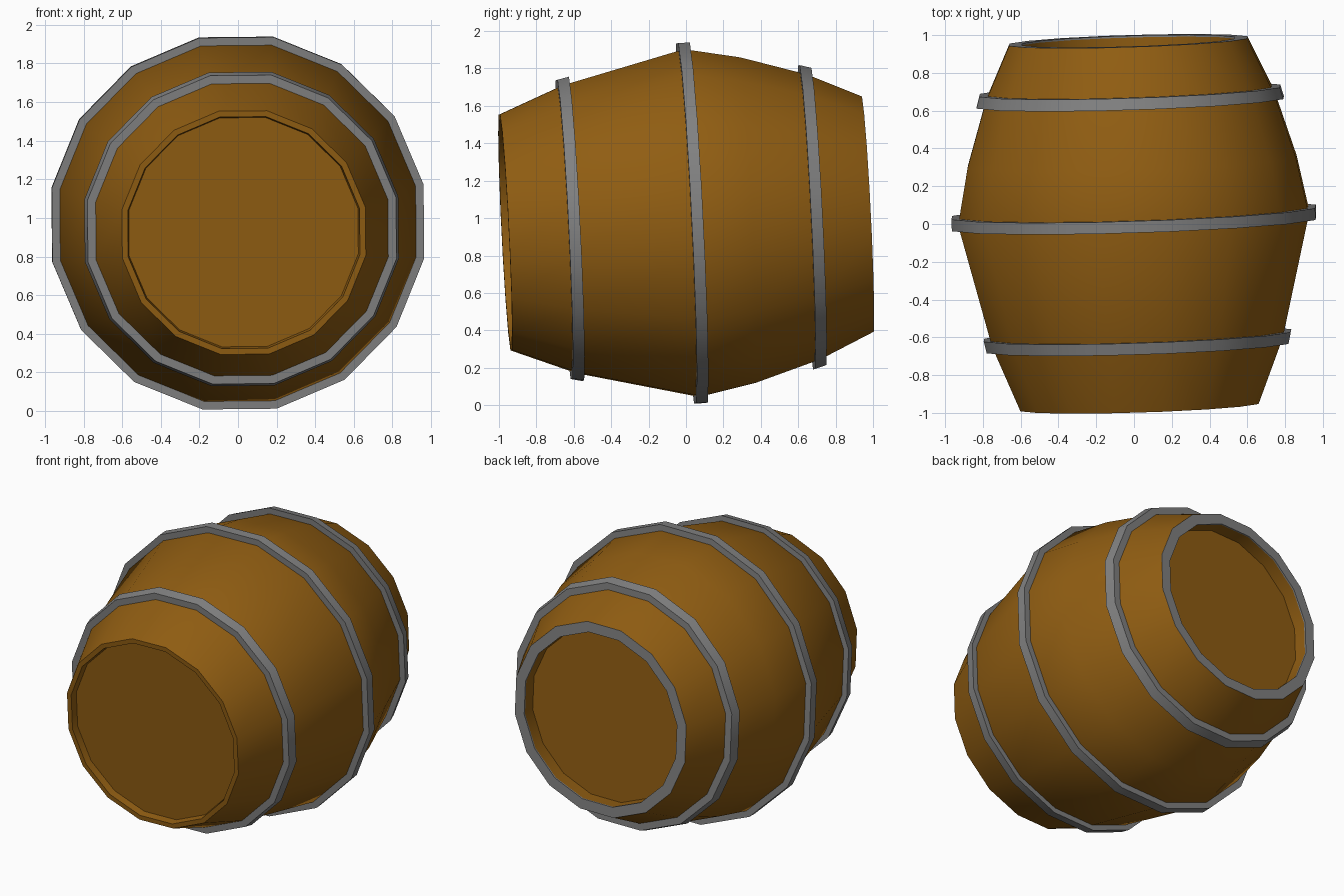
import bpy, bmesh, math
from mathutils import Matrix

if "Cube" in bpy.data.objects:
    bpy.data.objects.remove(bpy.data.objects["Cube"])

SIDES = 16

# Barrel lies along y, tipped up and turned a little
pose = (Matrix.Translation((0, 0, 0.972))
        @ Matrix.Rotation(math.radians(1.8), 4, 'Z')
        @ Matrix.Rotation(math.radians(2.85), 4, 'X')
        @ Matrix.Rotation(math.radians(-0.6), 4, 'Y'))

wood = bpy.data.materials.new("wood")
wood.diffuse_color = (0.28, 0.11, 0.006, 1)
wood.use_nodes = True
wood.node_tree.nodes["Principled BSDF"].inputs["Base Color"].default_value = wood.diffuse_color
iron = bpy.data.materials.new("iron")
iron.diffuse_color = (0.22, 0.22, 0.22, 1)
iron.use_nodes = True
iron.node_tree.nodes["Principled BSDF"].inputs["Base Color"].default_value = iron.diffuse_color


def lathe(name, profile, mat, closed=False, caps=False):
    """Spin (position along axis, radius) points into a 16-sided solid."""
    bm = bmesh.new()
    rings = []
    for s, r in profile:
        rings.append([bm.verts.new((r * math.cos(a), s, r * math.sin(a)))
                      for a in (2 * math.pi * (i + 0.5) / SIDES for i in range(SIDES))])
    pairs = list(zip(rings, rings[1:]))
    if closed:
        pairs.append((rings[-1], rings[0]))
    for p, q in pairs:
        for i in range(SIDES):
            j = (i + 1) % SIDES
            bm.faces.new((p[i], p[j], q[j], q[i]))
    if caps:
        bm.faces.new(rings[0])
        bm.faces.new(rings[-1])
    bmesh.ops.recalc_face_normals(bm, faces=bm.faces)
    bm.transform(pose)
    me = bpy.data.meshes.new(name)
    bm.to_mesh(me)
    bm.free()
    me.materials.append(mat)
    ob = bpy.data.objects.new(name, me)
    bpy.context.collection.objects.link(ob)
    bpy.ops.object.select_all(action='DESELECT')
    ob.select_set(True)
    bpy.context.view_layer.objects.active = ob
    bpy.ops.object.shade_smooth_by_angle(angle=math.radians(30))
    return ob


# Staves with recessed heads at both ends
lathe("barrel_body", [(-0.92, 0.605), (-0.968, 0.612), (-0.968, 0.643),
                      (-0.62, 0.785), (0.03, 0.947), (0.33, 0.887),
                      (0.68, 0.777), (0.968, 0.643), (0.968, 0.575),
                      (0.87, 0.575)], wood, caps=True)

# Grey end face of the back rim
lathe("back_rim", [(0.96, 0.643), (0.970, 0.643), (0.970, 0.573), (0.96, 0.573)],
      iron, closed=True)

# Hoops: centre, outer radius at front edge and back edge, inner radius
for name, s, r0, r1, inner in (("front_hoop", -0.622, 0.815, 0.829, 0.76),
                               ("middle_hoop", 0.032, 0.982, 0.982, 0.92),
                               ("back_hoop", 0.676, 0.829, 0.811, 0.75)):
    lathe(name, [(s - 0.031, inner), (s - 0.031, r0), (s + 0.031, r1), (s + 0.031, inner)],
          iron, closed=True)
